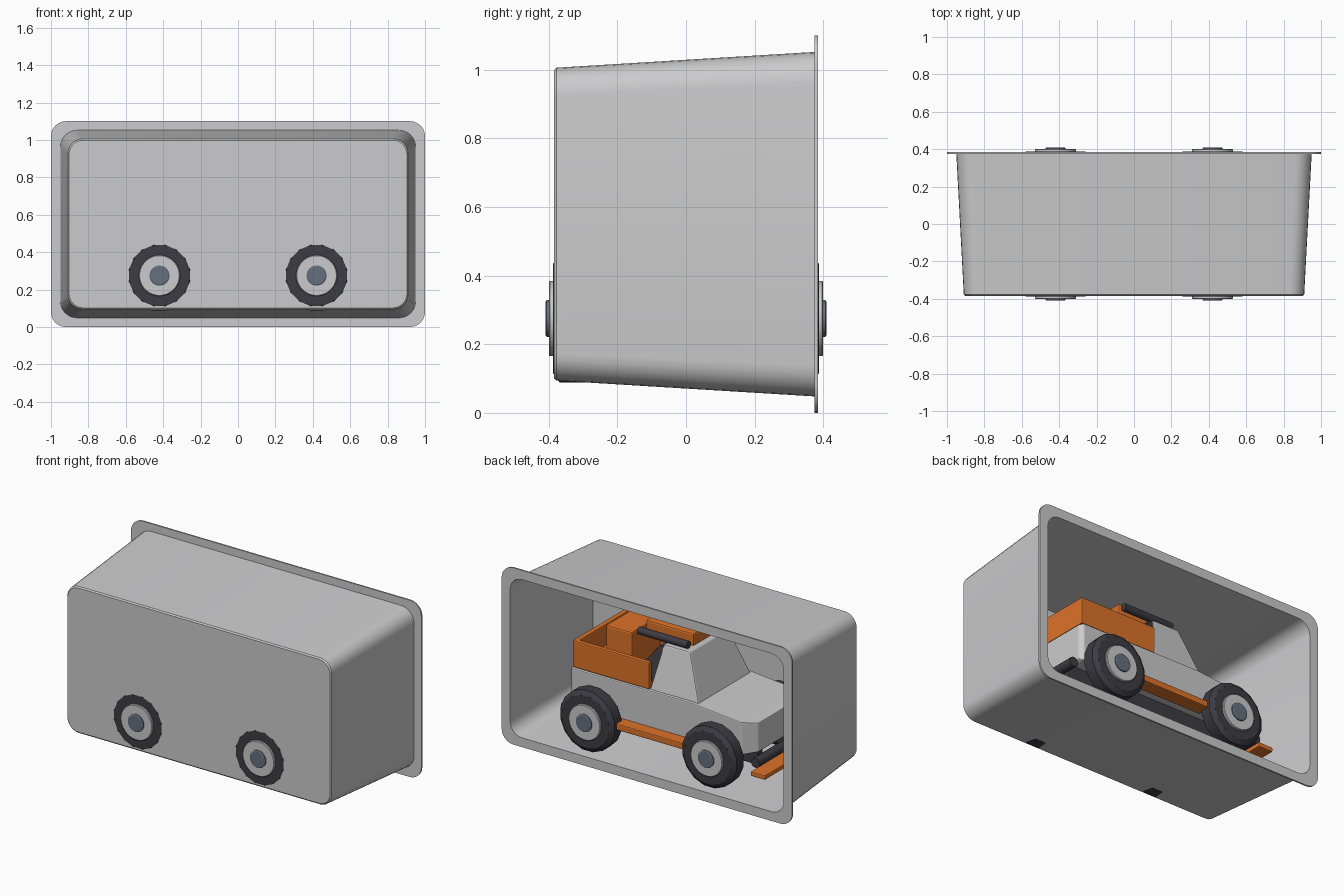
import bpy, bmesh, math
from mathutils import Matrix, Vector

if "Cube" in bpy.data.objects:
    bpy.data.objects.remove(bpy.data.objects["Cube"])


def material(name, rgb):
    m = bpy.data.materials.new(name)
    m.diffuse_color = (*rgb, 1)
    m.use_nodes = True
    m.node_tree.nodes["Principled BSDF"].inputs["Base Color"].default_value = m.diffuse_color
    return m


GREY = material("light_grey", (0.60, 0.60, 0.61))
DARK = material("dark_rubber", (0.045, 0.045, 0.056))
STEEL = material("blue_steel", (0.13, 0.16, 0.21))
ORANGE = material("orange", (0.72, 0.17, 0.022))


def finish(bm, name, mat, bevel=0.0, smooth=False):
    bmesh.ops.recalc_face_normals(bm, faces=bm.faces[:])
    me = bpy.data.meshes.new(name)
    bm.to_mesh(me)
    bm.free()
    ob = bpy.data.objects.new(name, me)
    bpy.context.collection.objects.link(ob)
    me.materials.append(mat)
    if bevel:
        mod = ob.modifiers.new("bevel", 'BEVEL')
        mod.width = bevel
        mod.segments = 2
        mod.limit_method = 'ANGLE'
    if smooth:
        bpy.ops.object.select_all(action='DESELECT')
        ob.select_set(True)
        bpy.context.view_layer.objects.active = ob
        bpy.ops.object.shade_smooth_by_angle(angle=math.radians(28))
    return ob


def loft(name, rings, mat, bevel=0.0, smooth=False):
    """Skin a list of equal-length point rings and cap both ends."""
    bm = bmesh.new()
    vs = [[bm.verts.new(p) for p in r] for r in rings]
    n = len(vs[0])
    for a, b in zip(vs, vs[1:]):
        for i in range(n):
            j = (i + 1) % n
            bm.faces.new((a[i], a[j], b[j], b[i]))
    bm.faces.new(vs[0])
    bm.faces.new(vs[-1])
    return finish(bm, name, mat, bevel, smooth)


def section_x(x, hw, z0, z1):
    return [(x, -hw, z0), (x, hw, z0), (x, hw, z1), (x, -hw, z1)]


def section_z(z, x0, x1, hw):
    return [(x0, -hw, z), (x1, -hw, z), (x1, hw, z), (x0, hw, z)]


def box(name, x0, x1, y0, y1, z0, z1, mat, bevel=0.006):
    rings = [[(x0, y0, z), (x1, y0, z), (x1, y1, z), (x0, y1, z)] for z in (z0, z1)]
    return loft(name, rings, mat, bevel)


def turned(name, x, z, profile, sides, mat):
    """Rings of (y, radius) about an axis along y."""
    rings = []
    for y, r in profile:
        rings.append([(x + r * math.sin(2 * math.pi * (i + 0.5) / sides), y,
                       z + r * math.cos(2 * math.pi * (i + 0.5) / sides)) for i in range(sides)])
    return loft(name, rings, mat, smooth=True)


def rod(name, p, q, r, mat, sides=16):
    p, q = Vector(p), Vector(q)
    bm = bmesh.new()
    rot = (q - p).to_track_quat('Z', 'Y').to_matrix().to_4x4()
    bmesh.ops.create_cone(bm, cap_ends=True, segments=sides, radius1=r, radius2=r,
                          depth=(q - p).length,
                          matrix=Matrix.Translation((p + q) / 2) @ rot)
    return finish(bm, name, mat, smooth=True)


# Display tray: tapered tub opening to the back, with a flat flange
def rounded(y, hx, hz, r, seg=6):
    pts = []
    for k, (sx, sz) in enumerate(((1, 1), (-1, 1), (-1, -1), (1, -1))):
        for i in range(seg + 1):
            a = math.pi / 2 * (k + i / seg)
            pts.append((sx * (hx - r) + r * math.cos(a), y,
                        0.55 + sz * (hz - r) + r * math.sin(a)))
    return pts


loft("display_tray", [
    rounded(-0.385, 0.903, 0.448, 0.075),
    rounded(-0.378, 0.910, 0.456, 0.08),
    rounded(0.375, 0.950, 0.502, 0.09),
    rounded(0.375, 1.000, 0.550, 0.08),
    rounded(0.385, 1.000, 0.550, 0.08),
    rounded(0.385, 0.942, 0.492, 0.083),
    rounded(-0.372, 0.902, 0.447, 0.074)], GREY, smooth=True)

# Truck body with sloping bonnet and chamfered nose
loft("truck_body", [
    section_x(0.61, 0.255, 0.30, 0.515),
    section_x(0.59, 0.275, 0.29, 0.52),
    section_x(-0.23, 0.275, 0.29, 0.525),
    section_x(-0.57, 0.275, 0.29, 0.495),
    section_x(-0.64, 0.20, 0.30, 0.48)], GREY, 0.006)

# Cab and the dark panel behind it
loft("cab", [section_z(0.515, -0.267, 0.07, 0.258),
             section_z(0.79, -0.16, 0.02, 0.19)], GREY, 0.008)
loft("cab_rear_panel", [section_z(0.52, 0.03, 0.25, 0.235),
                        section_z(0.775, 0.0, 0.05, 0.185)], DARK, 0.004)

# Cargo bed: floor and four walls
box("bed_floor", 0.07, 0.59, -0.26, 0.26, 0.52, 0.56, ORANGE)
box("bed_tailgate", 0.565, 0.597, -0.265, 0.265, 0.525, 0.69, ORANGE)
for side in (-1, 1):
    y0, y1 = sorted((side * 0.235, side * 0.265))
    box("bed_side_wall", 0.07, 0.59, y0, y1, 0.525, 0.69, ORANGE)

# Cargo and roof load
box("cargo_box", 0.27, 0.45, -0.146, 0.146, 0.55, 0.78, ORANGE, 0.01)
box("roof_slab", -0.13, 0.20, -0.11, 0.11, 0.785, 0.865, ORANGE, 0.01)

# Bumpers, front skid plate
for name, x in (("front_bumper", -0.66), ("rear_bumper", 0.65)):
    rod(name, (x, -0.26, 0.26), (x, 0.26, 0.26), 0.03, DARK)
box("front_skid_plate", -0.75, -0.65, -0.295, 0.295, 0.19, 0.218, ORANGE)

# Paired chassis parts and roof rods
for side in (-1, 1):
    y0, y1 = sorted((side * 0.13, side * 0.18))
    box("chassis_rail", -0.62, 0.62, y0, y1, 0.205, 0.30, DARK)
    y0, y1 = sorted((side * 0.26, side * 0.35))
    box("side_step", -0.25, 0.25, y0, y1, 0.26, 0.30, ORANGE)
    rod("roof_rod", (-0.13, side * 0.16, 0.815), (0.21, side * 0.16, 0.815), 0.023, DARK)

# Wheels on two axles
for x in (-0.42, 0.42):
    z = 0.275
    rod("axle", (x, -0.30, z), (x, 0.30, z), 0.035, DARK)
    for s in (-1, 1):
        turned("tyre", x, z, [(s * 0.278, 0.16), (s * 0.30, 0.19),
                              (s * 0.368, 0.19), (s * 0.387, 0.163)], 16, DARK)
        turned("wheel_disc", x, z, [(s * 0.37, 0.11), (s * 0.397, 0.11),
                                    (s * 0.400, 0.106)], 32, GREY)
        turned("hub_cap", x, z, [(s * 0.39, 0.054), (s * 0.406, 0.054),
                                 (s * 0.410, 0.048)], 24, STEEL)
